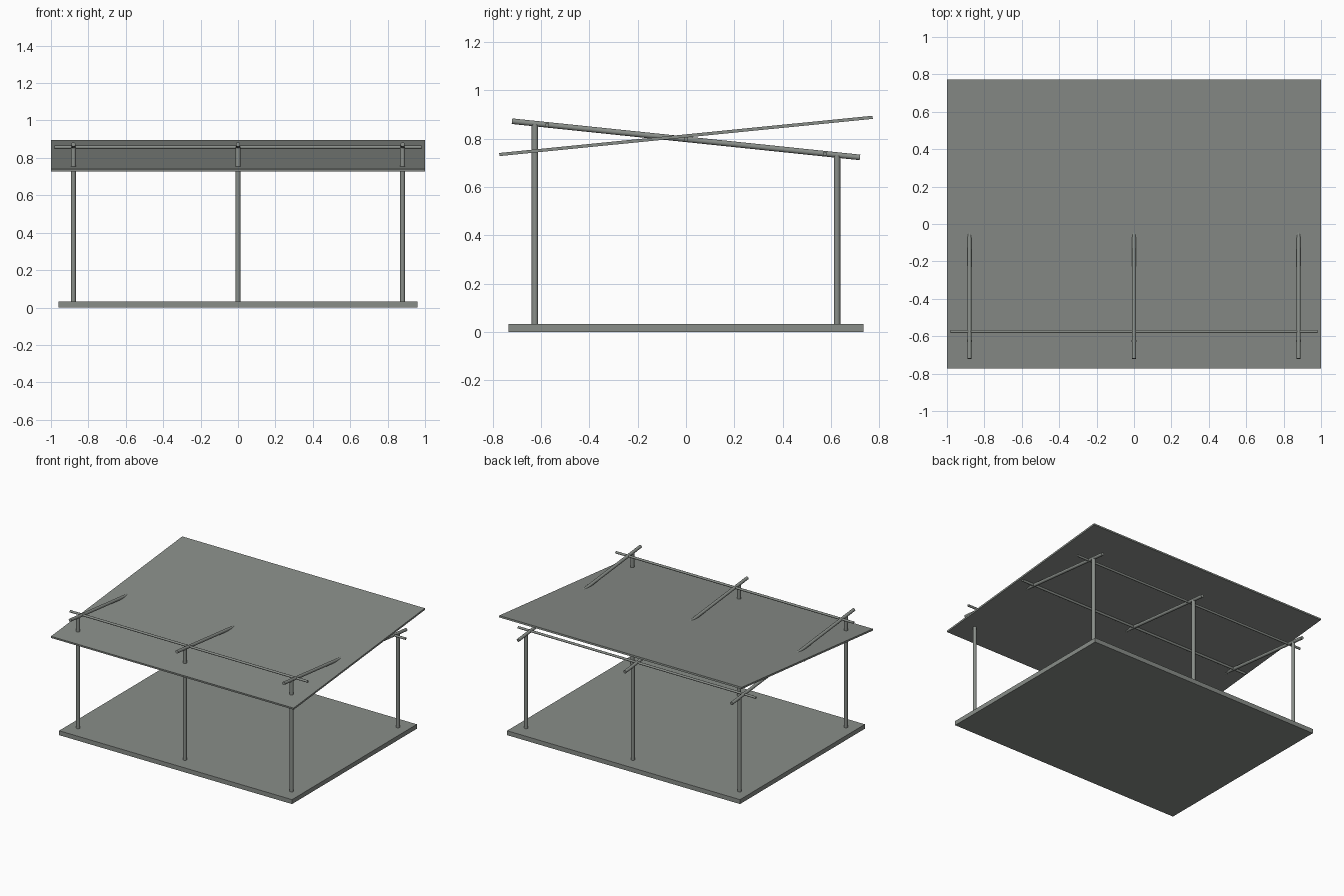
import bpy
from math import radians, atan2, hypot
from mathutils import Vector

if "Cube" in bpy.data.objects:
    bpy.data.objects.remove(bpy.data.objects["Cube"], do_unlink=True)

# One grey-green colour for the whole shelter
grey = bpy.data.materials.new("grey_green")
grey.use_nodes = True
colour = (0.25, 0.27, 0.25, 1)
grey.diffuse_color = colour
grey.node_tree.nodes["Principled BSDF"].inputs["Base Color"].default_value = colour


def slab(name, size, centre, tilt=0):
    bpy.ops.mesh.primitive_cube_add(size=1, location=centre, rotation=(tilt, 0, 0))
    ob = bpy.context.object
    ob.name = name
    ob.scale = size
    ob.data.materials.append(grey)
    return ob


def rod(name, start, end, radius):
    a, b = Vector(start), Vector(end)
    bpy.ops.mesh.primitive_cylinder_add(vertices=16, radius=radius,
                                        depth=(b - a).length, location=(a + b) / 2)
    ob = bpy.context.object
    ob.name = name
    ob.rotation_euler = (b - a).to_track_quat('Z', 'Y').to_euler()
    ob.data.materials.append(grey)
    bpy.ops.object.shade_smooth_by_angle(angle=radians(40))
    return ob


def rafter_z(y):
    return 0.797 - 0.104 * y


# Floor slab
FLOOR = 0.033
slab("floor", (1.92, 1.47, FLOOR), (0, 0, FLOOR / 2))

# Thin roof sheet, rising towards the back
run, rise = 1.545, 0.154
slab("roof", (2, hypot(run, rise), 0.013), (0, 0, 0.811), atan2(rise, run))

# Three frames: front post, back post and a rafter falling towards the back
for side, x in (("right", -0.88), ("middle", 0), ("left", 0.88)):
    for place, y in (("front", -0.625), ("back", 0.625)):
        rod(f"{place}_post_{side}", (x, y, FLOOR), (x, y, rafter_z(y)), 0.0135)
    rod(f"rafter_{side}", (x, -0.72, rafter_z(-0.72)), (x, 0.72, rafter_z(0.72)), 0.0115)

# Purlins running across the rafters
for place, y in (("front", -0.575), ("middle", 0), ("back", 0.575)):
    rod(f"purlin_{place}", (-0.98, y, rafter_z(y)), (0.98, y, rafter_z(y)), 0.0085)
